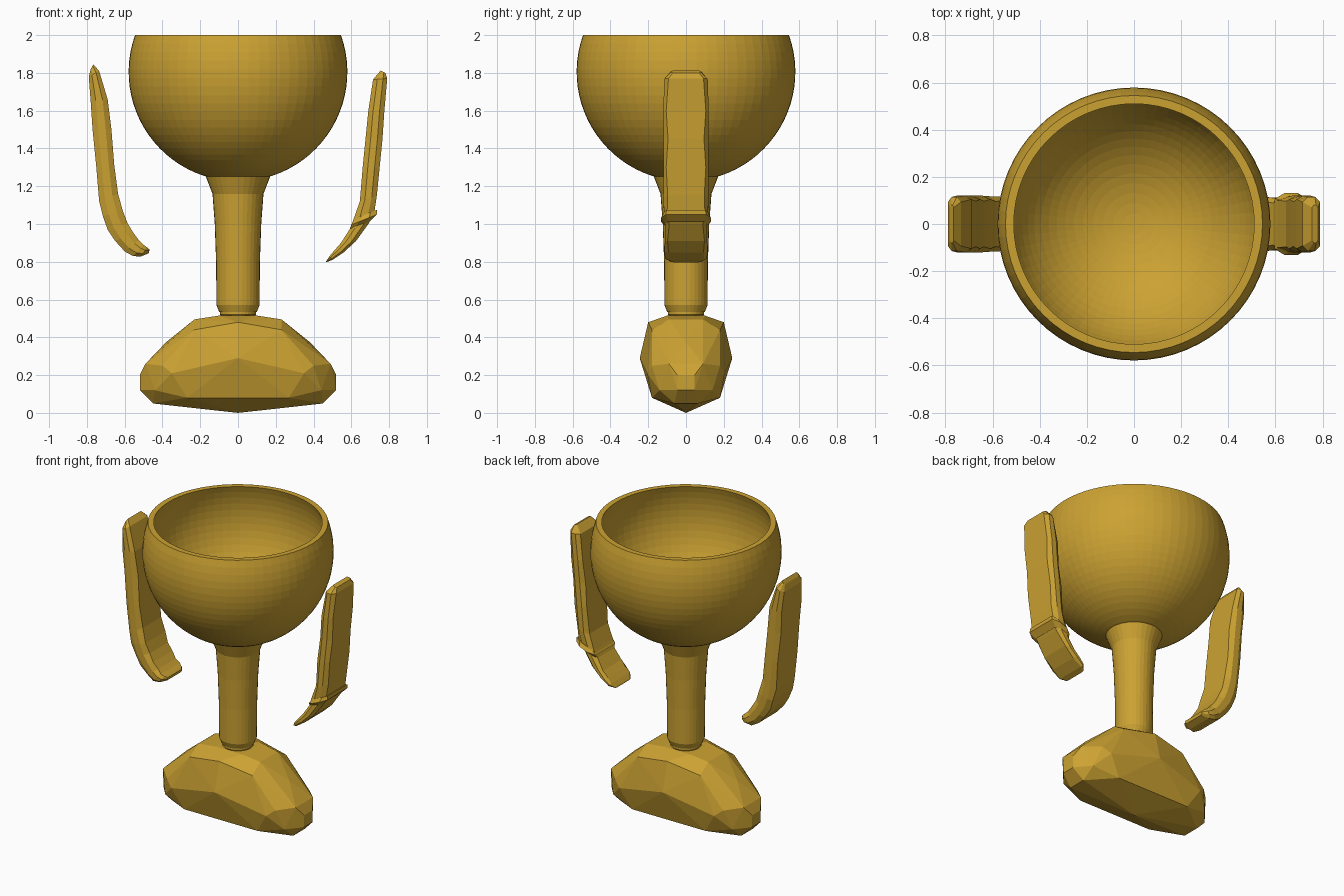
import bpy
import bmesh
from math import sin, cos, pi, asin
from mathutils import Vector

default_cube = bpy.data.objects.get("Cube")
if default_cube:
    bpy.data.objects.remove(default_cube, do_unlink=True)

gold = bpy.data.materials.new("antique gold")
gold.use_nodes = True
gold_colour = (0.60, 0.36, 0.032, 1)
gold.diffuse_color = gold_colour
gold.node_tree.nodes["Principled BSDF"].inputs["Base Color"].default_value = gold_colour


def finish(name, bm):
    """Turn a bmesh into a flat shaded gold object."""
    bmesh.ops.recalc_face_normals(bm, faces=bm.faces)
    mesh = bpy.data.meshes.new(name)
    bm.to_mesh(mesh)
    bm.free()
    mesh.materials.append(gold)
    obj = bpy.data.objects.new(name, mesh)
    bpy.context.collection.objects.link(obj)
    return obj


def lathe(name, profile, sides):
    """Spin a (radius, height) profile around the z axis."""
    bm = bmesh.new()
    verts = [bm.verts.new((r, 0, z)) for r, z in profile]
    edges = [bm.edges.new(pair) for pair in zip(verts, verts[1:])]
    bmesh.ops.spin(bm, geom=verts + edges, cent=(0, 0, 0), axis=(0, 0, 1),
                   angle=2 * pi, steps=sides)
    bmesh.ops.remove_doubles(bm, verts=bm.verts, dist=0.0005)
    return finish(name, bm)


def bowl_arc(radius, centre, rim, rows):
    """Sphere section from the bottom pole up to the rim height."""
    top = asin((rim - centre) / radius)
    angles = [-pi / 2 + (top + pi / 2) * i / rows for i in range(rows + 1)]
    return [(radius * cos(a), centre + radius * sin(a)) for a in angles]


def strap(name, stations):
    """Loft a bevelled strap; each station is outer x, z, inner x, z, half width."""
    section = [(0, -0.84), (0, 0.84), (0.3, 1), (0.7, 1),
               (1, 0.84), (1, -0.84), (0.7, -1), (0.3, -1)]
    bm = bmesh.new()
    rings = []
    for index, (ox, oz, ix, iz, width) in enumerate(stations):
        outer, inner = Vector((ox, 0, oz)), Vector((ix, 0, iz))
        ring = []
        for t, side in section:
            # hammered look: the bevel edge wavers from station to station
            wave = 1 + 0.04 * (-1) ** index if abs(side) < 1 else 1
            point = outer.lerp(inner, t)
            point.y = side * width * wave
            ring.append(bm.verts.new(point))
        rings.append(ring)
    count = len(section)
    for low, high in zip(rings, rings[1:]):
        for k in range(count):
            n = (k + 1) % count
            bm.faces.new((low[k], low[n], high[n], high[k]))
    bm.faces.new(rings[0])
    bm.faces.new(rings[-1])
    bmesh.ops.triangulate(bm, faces=[f for f in bm.faces if len(f.verts) > 4])
    return finish(name, bm)


# Hollow bowl with a flat rim
outside = bowl_arc(0.579, 1.805, 2.0, 24)
inside = bowl_arc(0.546, 1.805, 2.0, 24)
lathe("bowl", outside + inside[::-1], 64)

# Flared stem with a rounded foot
lathe("stem", [(0, 1.255), (0.172, 1.255), (0.135, 1.16), (0.123, 1.0),
               (0.116, 0.8), (0.114, 0.57), (0.1, 0.535), (0, 0.535)], 32)
lathe("stem_collar", [(0, 0.54), (0.095, 0.54), (0.095, 0.52),
                      (0.08, 0.5), (0, 0.5)], 32)

# Faceted rock base, one quarter mirrored in x and y
quarter = [(0, 0, 0), (0.27, 0.18, 0.08), (0.45, 0.06, 0.05),
           (0.52, 0.045, 0.12), (0.52, 0.045, 0.2), (0.44, 0.14, 0.12),
           (0.49, 0.09, 0.26), (0.4, 0.18, 0.25), (0.35, 0.205, 0.21),
           (0, 0.245, 0.29), (0.28, 0.185, 0.36), (0.38, 0, 0.375),
           (0.23, 0.18, 0.44), (0.23, 0.09, 0.495),
           (0, 0.2, 0.48), (0.1, 0.1, 0.515)]
rock = bmesh.new()
for point in {(x * sx, y * sy, z) for x, y, z in quarter
              for sx in (1, -1) for sy in (1, -1)}:
    rock.verts.new(point)
bmesh.ops.convex_hull(rock, input=rock.verts)
loose = [v for v in rock.verts if not v.link_faces]
bmesh.ops.delete(rock, geom=loose, context="VERTS")
finish("rock_base", rock)

# Plain hooked handle on the right
strap("right_handle", [
    (-0.78, 1.82, -0.765, 1.845, 0.08), (-0.79, 1.78, -0.735, 1.81, 0.115),
    (-0.78, 1.65, -0.69, 1.66, 0.12), (-0.77, 1.5, -0.67, 1.5, 0.12),
    (-0.75, 1.3, -0.655, 1.31, 0.12), (-0.735, 1.12, -0.635, 1.16, 0.12),
    (-0.715, 1.04, -0.61, 1.07, 0.12), (-0.69, 0.97, -0.585, 1.005, 0.118),
    (-0.65, 0.91, -0.555, 0.955, 0.116), (-0.6, 0.855, -0.525, 0.915, 0.115),
    (-0.555, 0.83, -0.5, 0.89, 0.115), (-0.515, 0.828, -0.48, 0.875, 0.11),
    (-0.473, 0.845, -0.468, 0.865, 0.08)])

# Handle on the left, tapering to a thin tip below its band
strap("left_handle", [
    (0.78, 1.8, 0.755, 1.812, 0.08), (0.79, 1.77, 0.715, 1.765, 0.115),
    (0.775, 1.6, 0.69, 1.6, 0.12), (0.765, 1.45, 0.675, 1.45, 0.118),
    (0.75, 1.3, 0.66, 1.3, 0.12), (0.735, 1.15, 0.645, 1.12, 0.12),
    (0.72, 1.05, 0.61, 1.02, 0.115), (0.69, 1.0, 0.59, 0.97, 0.11),
    (0.625, 0.91, 0.545, 0.9, 0.112), (0.56, 0.85, 0.51, 0.86, 0.115),
    (0.5, 0.81, 0.485, 0.83, 0.11), (0.465, 0.797, 0.468, 0.805, 0.08)])

# Slanted band around the left handle, swelling to a sharp ridge
strap("left_handle_band", [
    (0.735, 1.075, 0.625, 1.03, 0.118), (0.735, 1.05, 0.598, 0.995, 0.132),
    (0.7, 1.015, 0.595, 0.975, 0.108)])
